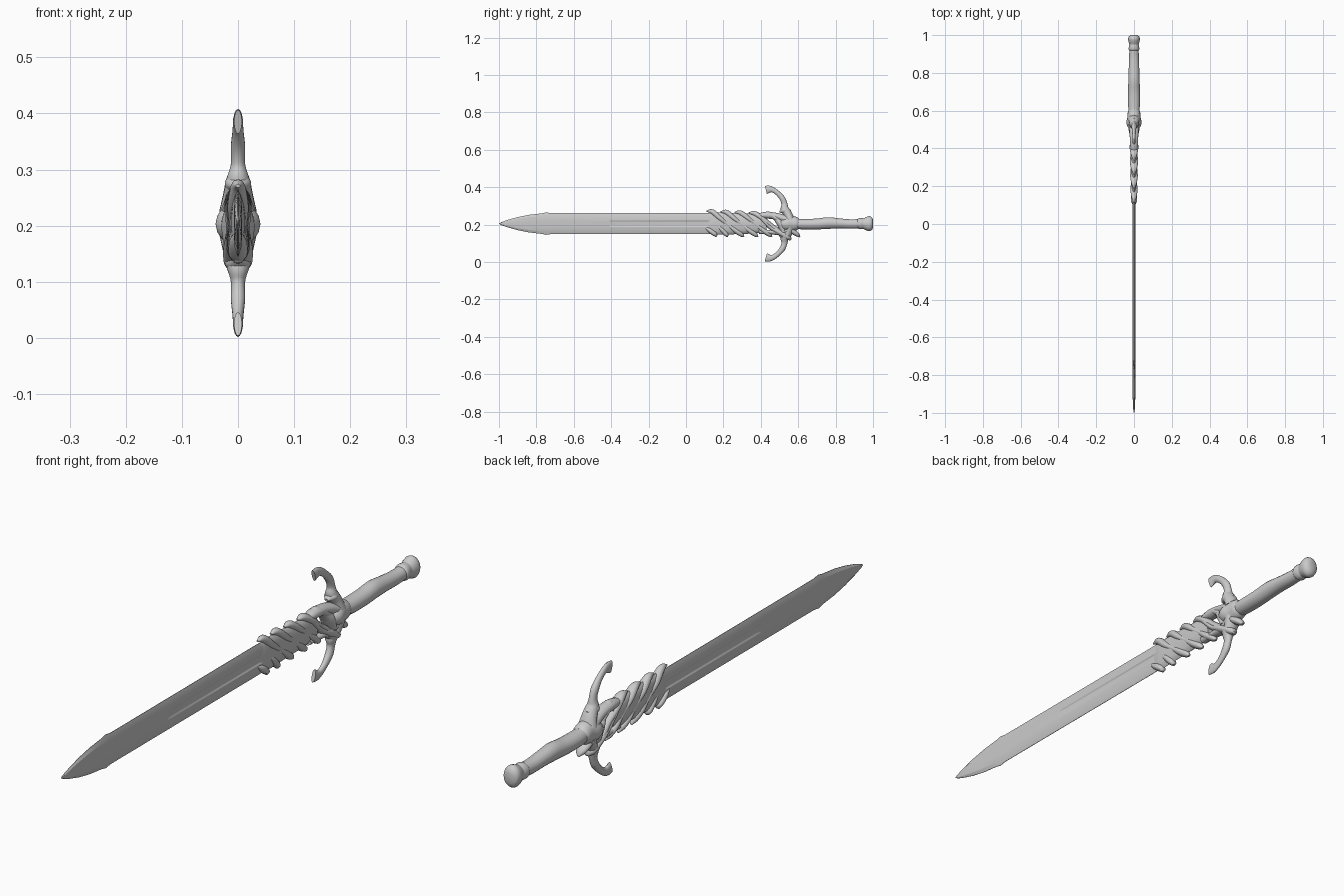
import bpy, bmesh, math
from mathutils import Vector

ZC = 0.205


def finish(name, rings, angle=40):
    """Skin a list of equal-length vertex rings into a closed solid."""
    bm = bmesh.new()
    loops = [[bm.verts.new(p) for p in r] for r in rings]
    n = len(loops[0])
    for a, b in zip(loops, loops[1:]):
        for i in range(n):
            j = (i + 1) % n
            bm.faces.new((a[i], a[j], b[j], b[i]))
    bm.faces.new(loops[0][::-1])
    bm.faces.new(loops[-1])
    bmesh.ops.recalc_face_normals(bm, faces=bm.faces)
    me = bpy.data.meshes.new(name)
    bm.to_mesh(me)
    bm.free()
    ob = bpy.data.objects.new(name, me)
    bpy.context.collection.objects.link(ob)
    bpy.ops.object.select_all(action='DESELECT')
    ob.select_set(True)
    bpy.context.view_layer.objects.active = ob
    bpy.ops.object.shade_smooth_by_angle(angle=math.radians(angle))
    return ob


def smooth_path(pts, steps=5):
    """Catmull-Rom through tuples of any length."""
    v = [Vector(p) for p in pts]
    v = [2 * v[0] - v[1]] + v + [2 * v[-1] - v[-2]]
    out = []
    for i in range(1, len(v) - 2):
        a, b, c, d = v[i - 1:i + 3]
        for s in range(steps):
            t = s / steps
            out.append(0.5 * (2 * b + (c - a) * t + (2 * a - 5 * b + 4 * c - d) * t**2
                              + (3 * b - a - 3 * c + d) * t**3))
    return out + [v[-2]]


def sweep(name, pts, steps=5, sides=14, angle=50):
    """pts: (y, z, half width in the sword plane, half thickness in x)."""
    path = smooth_path(pts, steps)
    rings = []
    for i, p in enumerate(path):
        a, b = path[max(i - 1, 0)], path[min(i + 1, len(path) - 1)]
        t = Vector((b[0] - a[0], b[1] - a[1])).normalized()
        ring = []
        for k in range(sides):
            u = 2 * math.pi * k / sides
            w = math.cos(u) * max(p[2], 0.001)
            ring.append((math.sin(u) * max(p[3], 0.001), p[0] - t.y * w, p[1] + t.x * w))
        rings.append(ring)
    return finish(name, rings, angle)


# Blade: bevelled edges, central fuller that starts part way along
stations = [(-1.0, .001, .1, 0), (-.985, .009, .5, 0), (-.95, .021, .8, 0), (-.9, .035, 1, 0),
            (-.84, .047, 1, 0), (-.77, .055, 1, 0), (-.75, .060, 1, 0), (-.72, .056, 1, 0),
            (-.41, .056, 1, 0), (-.39, .056, 1, 1), (.1, .056, 1, 1), (.42, .05, 1, 1)]
rings = []
for y, h, t, f in stations:
    half = [(1, .0008), (.72, .006), (.30, .0075), (.2, .0075 - .003 * f),
            (-.2, .0075 - .003 * f), (-.30, .0075), (-.72, .006), (-1, .0008)]
    rings.append([(x * t, y, ZC + z * h) for z, x in half]
                 + [(-x * t, y, ZC + z * h) for z, x in reversed(half)])
finish("blade", rings, 15)

# Sleeve over the base of the blade
sweep("blade_sleeve", [(.12, ZC, .055, .006), (.16, ZC, .059, .012), (.25, ZC, .057, .015),
                       (.35, ZC, .053, .018), (.43, ZC, .045, .016)])

# Slanted wrapping strands with pointed ends, slightly larger toward the hilt
for i in range(5):
    y, g = .115 + .075 * i, 1 + .08 * i
    top = .283 - .003 * i
    sweep(f"wrap_strand_{i + 1}", [(y - .005, top - .012, .003, .004), (y + .025, top - .014, .013, .013 * g),
                                   (y + .065, .235, .014, .019 * g), (y + .11, .200, .012, .016 * g),
                                   (y + .15, .168, .014, .019 * g), (y + .18, .147, .012, .014 * g),
                                   (y + .195, .134, .003, .004)])

# Short strand stubs at the lower front of the wrap
for i, y in enumerate((.105, .165)):
    sweep(f"wrap_stub_{i + 1}", [(y - .01, .19 + .02 * i, .002, .004), (y + .02, .17 + .01 * i, .012, .016),
                                 (y + .05, .148, .012, .016), (y + .055, .134, .004, .006)])

# Open frame between the wrap and the guard
sweep("frame_top", [(.38, .245, .012, .016), (.43, .250, .018, .022), (.49, .243, .018, .024),
                    (.55, .222, .022, .032)])
sweep("frame_bottom", [(.39, .162, .012, .016), (.45, .160, .012, .018), (.51, .160, .016, .022),
                       (.56, .182, .02, .03)])
sweep("frame_cross_strand", [(.375, .262, .004, .006), (.40, .240, .014, .022), (.45, .187, .012, .022),
                             (.50, .158, .016, .027), (.545, .132, .016, .024), (.56, .118, .005, .008)])
sweep("frame_back", [(.475, .24, .012, .018), (.505, .205, .02, .03), (.52, .165, .016, .026)])

# Guard arms, curling toward the blade and ending in flared tips
for name, s in (("guard_arm_upper", 1), ("guard_arm_lower", -1)):
    arm = [(.555, .02, .026, .034), (.545, .05, .023, .027), (.528, .078, .022, .021),
           (.526, .105, .016, .013), (.515, .135, .015, .013), (.49, .163, .013, .010),
           (.465, .180, .014, .009), (.445, .184, .019, .008), (.427, .180, .022, .007)]
    sweep(name, [(y, ZC + s * z, w, x) for y, z, w, x in arm])
    sweep(name + "_knuckle", [(.50, ZC + s * .064, .005, .008), (.525, ZC + s * .070, .017, .024),
                              (.55, ZC + s * .070, .009, .014), (.56, ZC + s * .068, .003, .004)])

# Collar where guard meets grip
sweep("collar", [(.49, ZC, .012, .018), (.52, .203, .032, .036), (.54, .203, .038, .040),
                 (.565, .205, .042, .035), (.59, .205, .036, .033), (.605, .205, .026, .026)], sides=16)

# Grip with uneven swelling
sweep("grip", [(.58, .205, .027, .027), (.63, .202, .028, .031), (.70, .203, .029, .031),
               (.76, .208, .031, .030), (.82, .206, .027, .028), (.88, .203, .025, .026),
               (.94, .205, .025, .024)], sides=20)

# Pommel: ring, groove and flared cap
sweep("pommel", [(.915, .205, .022, .022), (.925, .205, .029, .028), (.94, .205, .030, .027),
                 (.95, .205, .029, .025), (.965, .205, .036, .029), (.98, .205, .040, .031),
                 (.993, .205, .034, .027), (1.0, .205, .022, .016)], sides=20)
